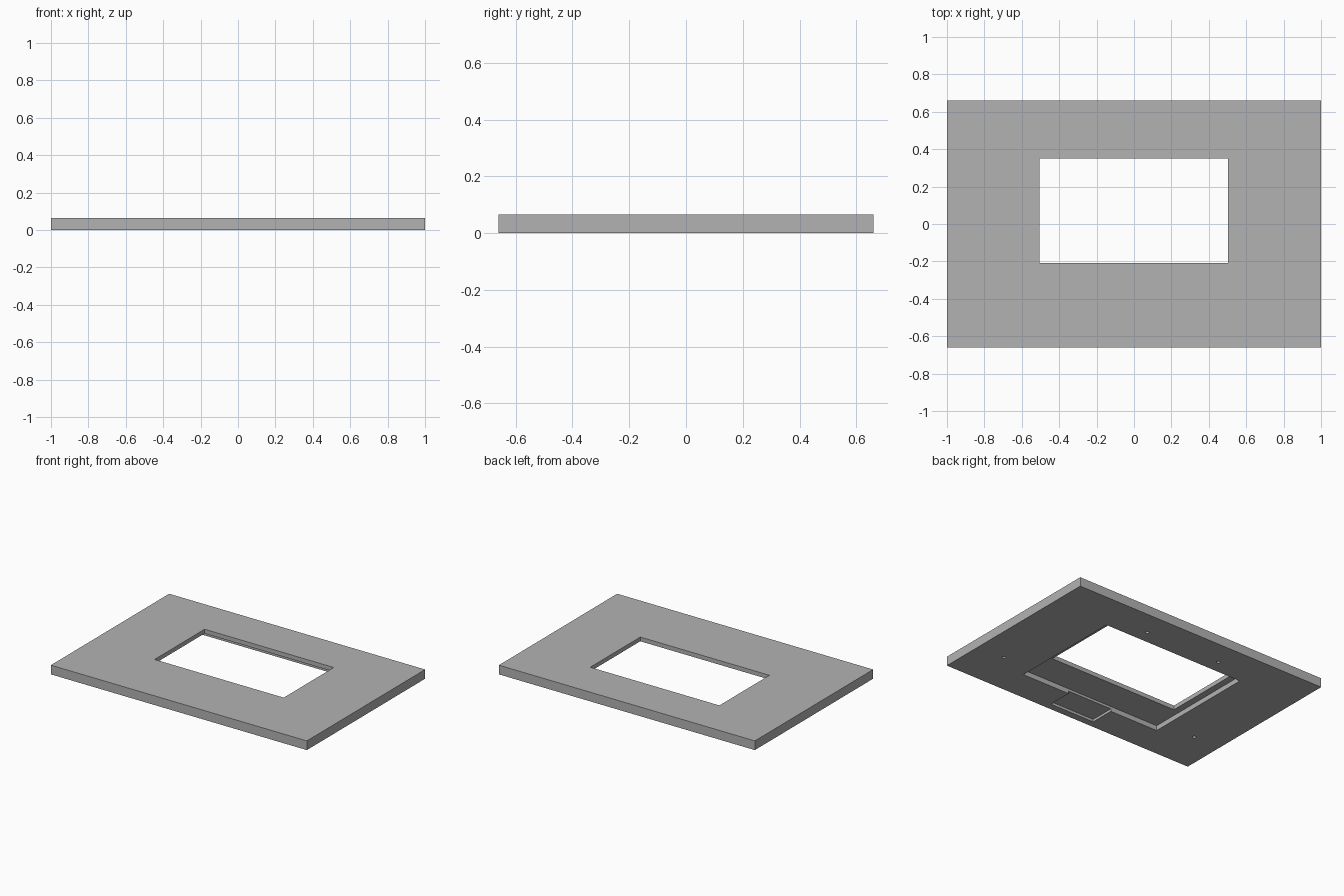
import bpy

# Remove the default cube
old = bpy.data.objects.get("Cube")
if old:
    bpy.data.objects.remove(old, do_unlink=True)

THICK = 0.065
BELOW = -0.05   # cutters start under the plate

grey = bpy.data.materials.new("plain grey")
grey.use_nodes = True
colour = (0.45, 0.45, 0.45, 1)
grey.diffuse_color = colour
grey.node_tree.nodes["Principled BSDF"].inputs["Base Color"].default_value = colour


def box(name, x0, x1, y0, y1, z0, z1):
    bpy.ops.mesh.primitive_cube_add(
        size=1, location=((x0 + x1) / 2, (y0 + y1) / 2, (z0 + z1) / 2))
    ob = bpy.context.object
    ob.name = name
    ob.scale = (x1 - x0, y1 - y0, z1 - z0)
    bpy.ops.object.transform_apply(location=True, rotation=False, scale=True)
    ob.data.materials.append(grey)
    return ob


def peg(name, x, y, radius, depth):
    bpy.ops.mesh.primitive_cylinder_add(
        vertices=24, radius=radius, depth=depth - BELOW,
        location=(x, y, (depth + BELOW) / 2))
    ob = bpy.context.object
    ob.name = name
    ob.data.materials.append(grey)
    return ob


def cut(target, cutter):
    cutter.hide_render = True
    mod = target.modifiers.new(cutter.name, 'BOOLEAN')
    mod.operation = 'DIFFERENCE'
    mod.solver = 'EXACT'
    mod.object = cutter
    bpy.context.view_layer.objects.active = target
    bpy.ops.object.modifier_apply(modifier=mod.name)
    bpy.data.objects.remove(cutter, do_unlink=True)


# Flat plate
plate = box("frame_plate", -1, 1, -0.66, 0.66, 0, THICK)

# Through window, stepped recess behind it and a shallow notch at the front
cut(plate, box("window_cutter", -0.506, 0.503, -0.208, 0.35, BELOW, 0.2))
cut(plate, box("recess_cutter", -0.553, 0.553, -0.435, 0.388, BELOW, 0.035))
cut(plate, box("notch_cutter", -0.173, 0.178, -0.61, -0.40, BELOW, 0.018))

# Blind screw holes in the underside, mirrored left and right
for side in (-1, 1):
    for x, y in ((0.79, -0.345), (0.295, 0.483)):
        cut(plate, peg("screw_hole_cutter", side * x, y, 0.012, 0.035))

plate.select_set(True)
bpy.context.view_layer.objects.active = plate
bpy.ops.object.shade_flat()
